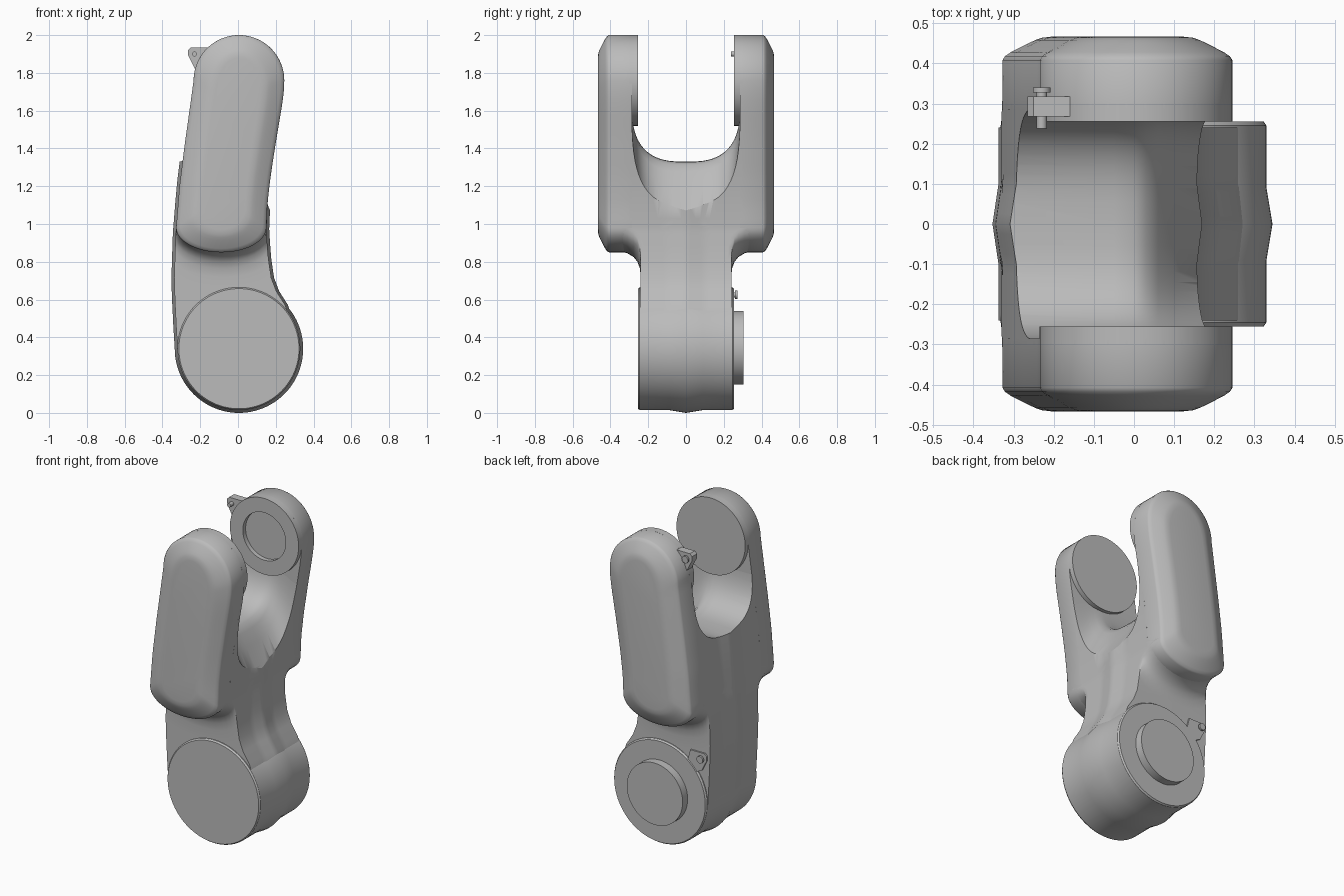
import bpy, bmesh, math
from mathutils import Vector

if "Cube" in bpy.data.objects:
    bpy.data.objects.remove(bpy.data.objects["Cube"])

metal = bpy.data.materials.new("satin grey")
metal.use_nodes = True
GREY = (0.5, 0.5, 0.5, 1)
metal.diffuse_color = GREY
metal.node_tree.nodes["Principled BSDF"].inputs["Base Color"].default_value = GREY


def lerp(table, z):
    """Piecewise interpolation of (z, value) pairs."""
    for (z0, a), (z1, b) in zip(table, table[1:]):
        if z <= z1:
            return a + (b - a) * max(0, (z - z0) / (z1 - z0))
    return table[-1][1]


# Left and right edges of the link against height
LEFT = [(.34, -.32), (.5, -.33), (.7, -.338), (.95, -.33), (1.2, -.31), (1.4, -.285), (1.6, -.257), (1.76, -.235)]
RIGHT = [(.34, .3), (.5, .285), (.58, .245), (.63, .21), (.68, .185), (.75, .167), (.85, .158), (.97, .15),
         (1.1, .155), (1.25, .172), (1.45, .203), (1.62, .232), (1.7, .243), (1.76, .245)]
TOP_Z, TOP_R, ELBOW_Z = 1.76, .24, .34
BASE_Z, BASE_DROP = .98, .13


def mid(z):
    return (lerp(LEFT, z) + lerp(RIGHT, z)) / 2


def half(z):
    return (lerp(RIGHT, z) - lerp(LEFT, z)) / 2


def finish(name, bm, angle=40):
    bmesh.ops.remove_doubles(bm, verts=bm.verts, dist=1e-5)
    bmesh.ops.recalc_face_normals(bm, faces=bm.faces)
    me = bpy.data.meshes.new(name)
    bm.to_mesh(me)
    bm.free()
    ob = bpy.data.objects.new(name, me)
    bpy.context.collection.objects.link(ob)
    me.materials.append(metal)
    smooth(ob, angle)
    return ob


def smooth(ob, angle=40):
    bpy.ops.object.select_all(action='DESELECT')
    ob.select_set(True)
    bpy.context.view_layer.objects.active = ob
    bpy.ops.object.shade_smooth_by_angle(angle=math.radians(angle))


def loft(name, rings, angle=40):
    """Skin closed rings of equal length and cap both ends."""
    bm = bmesh.new()
    loops = [[bm.verts.new(p) for p in ring] for ring in rings]
    n = len(loops[0])
    for a, b in zip(loops, loops[1:]):
        for i in range(n):
            j = (i + 1) % n
            bm.faces.new((a[i], a[j], b[j], b[i]))
    bm.faces.new(loops[0])
    bm.faces.new(loops[-1])
    return finish(name, bm, angle)


def lathe(name, profile, x, z, n=96):
    """Turn (radius, y) pairs about an axis along y."""
    turn = [2 * math.pi * i / n for i in range(n)]
    return loft(name, [[(x + r * math.cos(t), y, z + r * math.sin(t)) for t in turn] for r, y in profile], 30)


# Fork arms: curved capsule outline, chamfered on the outside
def arm_outline():
    pts = [(TOP_R * math.cos(math.pi * i / 32) + .005, TOP_Z + TOP_R * math.sin(math.pi * i / 32)) for i in range(33)]
    steps = [TOP_Z + (BASE_Z - TOP_Z) * i / 16 for i in range(1, 16)]
    pts += [(lerp(LEFT, z), z) for z in steps]
    for i in range(25):
        t = math.pi * (1 + i / 24)
        z = BASE_Z + BASE_DROP * math.sin(t)
        pts.append((mid(BASE_Z) + half(BASE_Z) * math.cos(t), z))
    return pts + [(lerp(RIGHT, z), z) for z in reversed(steps)]


def inset(p, d):
    x, z = p
    zc = 1.425
    z2 = zc + (z - zc) * (1 - d / .575)
    return mid(z2) + (x - mid(z)) * (1 - d / .24), z2


outline = arm_outline()
for side, tag in ((-1, "front"), (1, "back")):
    rings = []
    for y, d in ((.285, 0), (.408, 0), (.418, .006), (.428, .02), (.45, .062), (.458, .078), (.464, .095), (.467, .12)):
        rings.append([(q[0], side * y, q[1]) for q in (inset(p, d) for p in outline)])
    loft(tag + "_fork_arm", rings)

# Joint faces on the inside of the fork
lathe("front_joint_face", [(.24, -.30), (.24, -.255)], .005, TOP_Z)
lathe("back_joint_socket", [(.24, .30), (.24, .255), (.15, .255), (.15, .283)], .005, TOP_Z)

# Lower joint barrel with a crowned middle, and its output boss
lathe("lower_joint_barrel", [(.318, -.255), (.325, -.245), (.325, -.09), (.34, 0), (.325, .09), (.325, .245),
                             (.318, .255)], .005, ELBOW_Z)
lathe("lower_joint_boss", [(.195, .25), (.195, .305)], .005, ELBOW_Z + .005)

# Link body: neck that flares out under the arms
WIDTH = [(.34, .24), (.45, .24), (.55, .24), (.6, .24), (.65, .24), (.72, .24), (.765, .244), (.8, .257), (.825, .277),
         (.845, .31), (.857, .35), (.862, .4), (.9, .3)] + [(1 + .1 * i, .3) for i in range(7)]


def body_point(u, v, z, w):
    z += BASE_DROP * (1 - math.sqrt(max(0, 1 - u * u))) * min(1, max(0, (z - .5) / .3))
    x = mid(z) + half(z) * u
    if abs(u) == 1:
        x += u * .015 * max(0, 1 - abs(v * w) / .1)
    return x, v * w, z


us = [-math.cos(math.pi * i / 16) for i in range(17)]
us[0], us[-1] = -1, 1
vs = [-1 + i / 12 for i in range(25)]
square = [(u, -1) for u in us[:-1]] + [(1, v) for v in vs[:-1]]
square += [(-u, -v) for u, v in square]
body = loft("link_body", [[body_point(u, v, z, w) for u, v in square] for z, w in WIDTH])

# Saddle scooped out between the arms, falling away on one side
rings = []
for x, floor in ((-.6, 1.33), (-.05, 1.33), (0, 1.328), (.03, 1.313), (.06, 1.275), (.1, 1.2), (.16, 1.09), (.3, .84)):
    ring = [(x, -.287, 2.3)]
    for i in range(33):
        t = math.pi * (i / 32 - .5)
        s, c = math.sin(t), max(0, math.cos(t))
        ring.append((x, .287 * math.copysign(abs(s) ** .714, s), 1.65 - (1.65 - floor) * c ** .714))
    rings.append(ring + [(x, .287, 2.3)])
cutter = loft("saddle_cutter", rings)
cutter.hide_render = True
cutter.hide_set(True)
cut = body.modifiers.new("saddle", 'BOOLEAN')
cut.operation, cut.solver, cut.object = 'DIFFERENCE', 'EXACT', cutter
bpy.context.view_layer.objects.active = body
bpy.ops.object.modifier_apply(modifier=cut.name)
bpy.data.objects.remove(cutter)
smooth(body)


# Small latch lugs with their pins
def latch(name, x, z, y0, y1):
    shape = ((.08, .035), (-.02, .035), (-.035, .02), (-.035, -.005), (0, -.075), (.05, -.1), (.1, -.04))
    loft(name + "_lug", [[(x + a, y, z + b) for a, b in shape] for y in (y0, y1)], 30)
    lathe(name + "_pin", [(.013, y0 - .03), (.013, y1 + .01), (.022, y1 + .01), (.022, y1 + .022)], x, z, 20)


latch("upper_latch", -.23, 1.9, .268, .318)
latch("lower_latch", -.285, .625, .2, .25)
